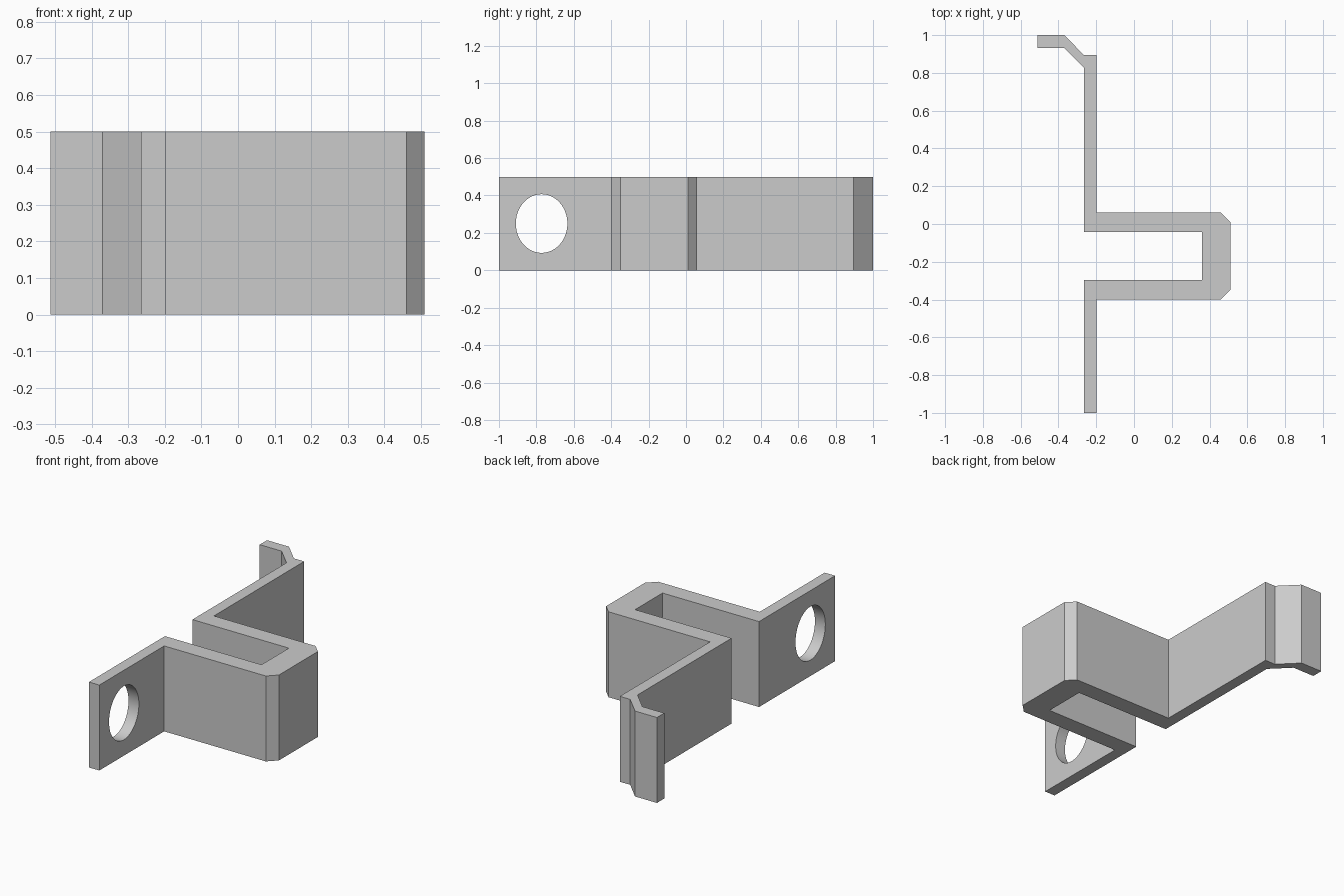
import bpy
import bmesh
from math import radians
from mathutils import Matrix

cube = bpy.data.objects.get("Cube")
if cube:
    bpy.data.objects.remove(cube, do_unlink=True)

HEIGHT = 0.5

steel = bpy.data.materials.new("plain_grey")
steel.use_nodes = True
grey = (0.6, 0.6, 0.6, 1)
steel.diffuse_color = grey
steel.node_tree.nodes["Principled BSDF"].inputs["Base Color"].default_value = grey


def add_object(name, bm):
    bmesh.ops.recalc_face_normals(bm, faces=bm.faces)
    mesh = bpy.data.meshes.new(name)
    bm.to_mesh(mesh)
    bm.free()
    mesh.materials.append(steel)
    obj = bpy.data.objects.new(name, mesh)
    bpy.context.collection.objects.link(obj)
    return obj


# Bent strip seen from above: mounting tab, chamfered channel, arm, hooked end
outline = [
    (-0.265, -1), (-0.198, -1), (-0.198, -0.4), (0.46, -0.4), (0.51, -0.35),
    (0.51, 0.01), (0.46, 0.06), (-0.198, 0.06), (-0.198, 0.895), (-0.265, 0.895),
    (-0.37, 1), (-0.512, 1), (-0.512, 0.932), (-0.37, 0.932), (-0.265, 0.827),
    (-0.265, -0.043), (0.36, -0.043), (0.36, -0.297), (-0.265, -0.297),
]
bm = bmesh.new()
base = bm.faces.new([bm.verts.new((x, y, 0)) for x, y in outline])
grown = bmesh.ops.extrude_face_region(bm, geom=[base], use_keep_orig=True)
top = [v for v in grown["geom"] if isinstance(v, bmesh.types.BMVert)]
bmesh.ops.translate(bm, verts=top, vec=(0, 0, HEIGHT))
bracket = add_object("bracket", bm)

# Oval screw hole through the mounting tab
bm = bmesh.new()
bmesh.ops.create_cone(bm, cap_ends=True, segments=48, radius1=1, radius2=1, depth=0.3)
bm.transform(Matrix.Translation((-0.23, -0.772, HEIGHT / 2))
             @ Matrix.Diagonal((1, 0.138, 0.157, 1))
             @ Matrix.Rotation(radians(90), 4, "Y"))
cutter = add_object("hole_cutter", bm)
cutter.hide_render = True

cut = bracket.modifiers.new("screw_hole", "BOOLEAN")
cut.operation = "DIFFERENCE"
cut.solver = "EXACT"
cut.object = cutter

bpy.ops.object.select_all(action="DESELECT")
bracket.select_set(True)
bpy.context.view_layer.objects.active = bracket
bpy.ops.object.modifier_apply(modifier=cut.name)
bpy.data.objects.remove(cutter, do_unlink=True)
bpy.ops.object.shade_smooth_by_angle(angle=radians(30))
